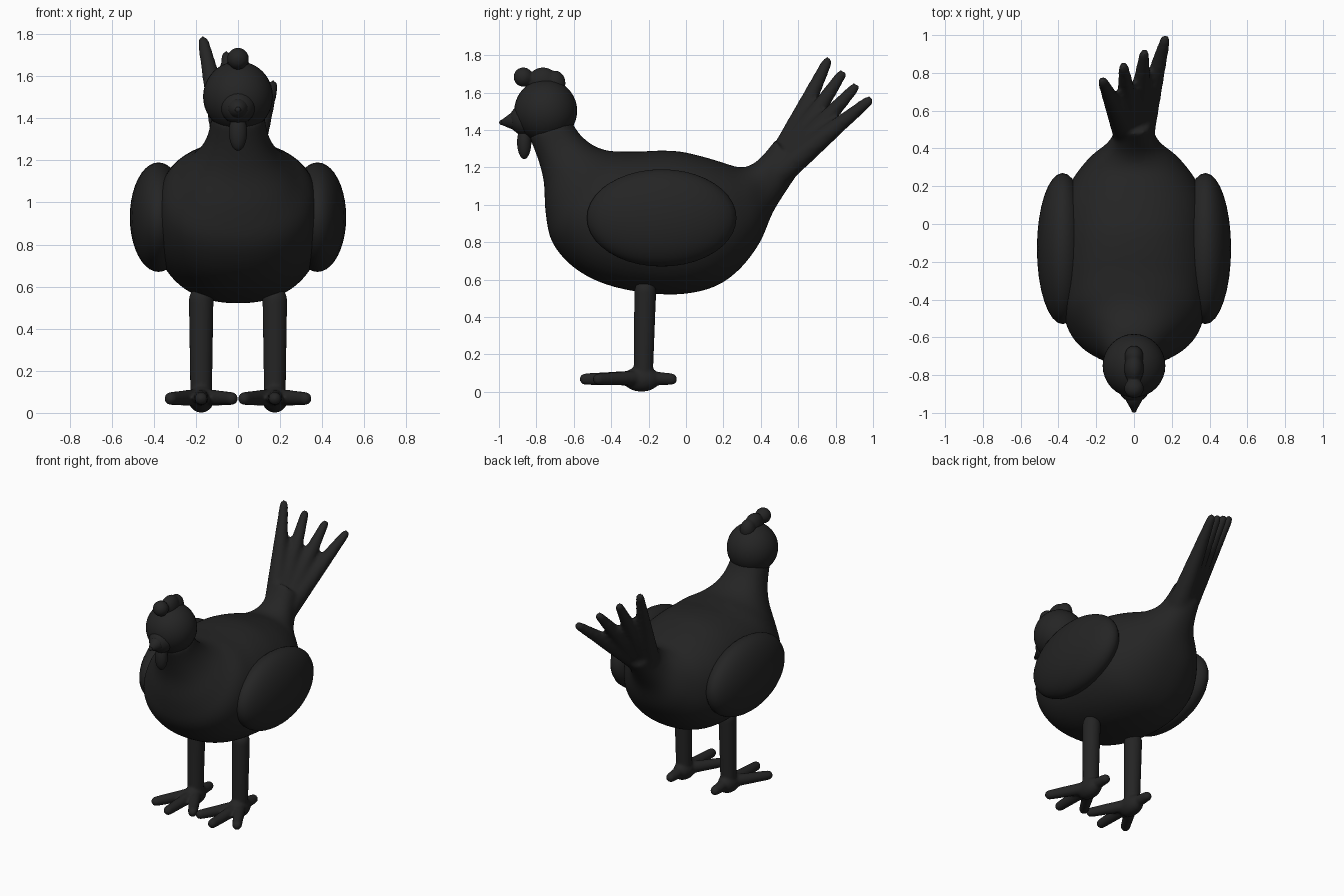
import bpy, bmesh, math
from mathutils import Vector, Matrix

if "Cube" in bpy.data.objects:
    bpy.data.objects.remove(bpy.data.objects["Cube"])

mat = bpy.data.materials.new("matte black")
mat.diffuse_color = (0.018, 0.018, 0.018, 1)
mat.use_nodes = True
mat.node_tree.nodes["Principled BSDF"].inputs["Base Color"].default_value = mat.diffuse_color


def finish(bm, name):
    bmesh.ops.recalc_face_normals(bm, faces=bm.faces[:])
    for f in bm.faces:
        f.smooth = True
    me = bpy.data.meshes.new(name)
    bm.to_mesh(me)
    bm.free()
    me.materials.append(mat)
    ob = bpy.data.objects.new(name, me)
    bpy.context.collection.objects.link(ob)
    return ob


def ball(bm, c, r):
    bmesh.ops.create_uvsphere(bm, u_segments=32, v_segments=20, radius=1,
                              matrix=Matrix.Translation(c) @ Matrix.Diagonal((*r, 1)))


def limb(bm, a, b, ra, rb, seg=20):
    """Tapered rod with rounded ends."""
    a, b = Vector(a), Vector(b)
    d = b - a
    rot = d.to_track_quat('Z', 'Y').to_matrix().to_4x4()
    bmesh.ops.create_cone(bm, cap_ends=True, segments=seg, radius1=ra, radius2=rb,
                          depth=d.length, matrix=Matrix.Translation((a + b) / 2) @ rot)
    for p, r in ((a, ra), (b, rb)):
        bmesh.ops.create_uvsphere(bm, u_segments=seg, v_segments=10, radius=r * 0.99,
                                  matrix=Matrix.Translation(p) @ rot)


def remesh(ob, size, smooth):
    m = ob.modifiers.new("blend", 'REMESH')
    m.mode = 'VOXEL'
    m.voxel_size = size
    m.use_smooth_shade = True
    s = ob.modifiers.new("soften", 'SMOOTH')
    s.factor = 0.5
    s.iterations = smooth


# Body sections from neck to tail: upper y, z, lower y, z, half width
sections = [
    (-0.62, 1.46, -0.84, 1.37, 0.125),
    (-0.57, 1.38, -0.79, 1.24, 0.145),
    (-0.50, 1.32, -0.76, 1.12, 0.19),
    (-0.42, 1.29, -0.75, 0.95, 0.27),
    (-0.33, 1.285, -0.71, 0.79, 0.35),
    (-0.24, 1.285, -0.58, 0.65, 0.385),
    (-0.15, 1.29, -0.38, 0.56, 0.40),
    (-0.03, 1.285, -0.10, 0.52, 0.40),
    (0.10, 1.255, 0.12, 0.55, 0.38),
    (0.20, 1.225, 0.27, 0.64, 0.325),
    (0.29, 1.20, 0.39, 0.79, 0.24),
    (0.36, 1.22, 0.46, 0.95, 0.15),
    (0.42, 1.275, 0.52, 1.05, 0.11),
    (0.48, 1.35, 0.60, 1.17, 0.09),
]


def catmull(rows, n):
    out = []
    for i in range(len(rows) - 1):
        p0, p1, p2, p3 = (rows[min(max(i + k, 0), len(rows) - 1)] for k in (-1, 0, 1, 2))
        for j in range(n):
            t = j / n
            out.append([0.5 * (2 * b + (c - a) * t + (2 * a - 5 * b + 4 * c - d) * t * t
                               + (3 * b - a - 3 * c + d) * t ** 3)
                        for a, b, c, d in zip(p0, p1, p2, p3)])
    return out + [list(rows[-1])]


# Body, neck and fanned tail blended into one skin
bm = bmesh.new()
N, rings = 48, []
for ty, tz, by, bz, w in catmull(sections, 4):
    ring = []
    for k in range(N):
        a = 2 * math.pi * k / N
        c, s = math.cos(a), math.sin(a)
        x = math.copysign(abs(c) ** (2 / 2.25), c) * w
        v = math.copysign(abs(s) ** (2 / 2.25), s) / 2
        ring.append(bm.verts.new((x, (ty + by) / 2 + v * (ty - by), (tz + bz) / 2 + v * (tz - bz))))
    rings.append(ring)
for r0, r1 in zip(rings, rings[1:]):
    for k in range(N):
        bm.faces.new((r0[k], r0[(k + 1) % N], r1[(k + 1) % N], r1[k]))
bm.faces.new(rings[0])
bm.faces.new(rings[-1])
for x, y, z in ((-0.165, 0.755, 1.765), (-0.055, 0.83, 1.695), (0.055, 0.90, 1.625), (0.165, 0.975, 1.555)):
    limb(bm, (x * 0.15, 0.45, 1.13), (x, y, z), 0.08, 0.029)
remesh(finish(bm, "body_and_tail"), 0.014, 10)

# Wings
for side, name in ((-1, "right_wing"), (1, "left_wing")):
    bm = bmesh.new()
    ball(bm, (side * 0.378, -0.13, 0.93), (0.136, 0.40, 0.26))
    finish(bm, name)

# Head
bm = bmesh.new()
ball(bm, (0, -0.75, 1.503), (0.166, 0.168, 0.168))
finish(bm, "head")

# Beak
bm = bmesh.new()
limb(bm, (0, -0.86, 1.455), (0, -0.985, 1.44), 0.085, 0.014)
finish(bm, "beak")

# Comb
bm = bmesh.new()
ball(bm, (0, -0.87, 1.683), (0.052, 0.052, 0.052))
ball(bm, (0, -0.765, 1.66), (0.052, 0.08, 0.075))
ball(bm, (0, -0.70, 1.65), (0.05, 0.056, 0.068))
remesh(finish(bm, "comb"), 0.008, 4)

# Wattle
bm = bmesh.new()
ball(bm, (0, -0.865, 1.335), (0.043, 0.038, 0.09))
finish(bm, "wattle")

# Legs with three front toes and one back toe
for side, name in ((-1, "right_leg"), (1, "left_leg")):
    x, y = side * 0.175, -0.228
    bm = bmesh.new()
    limb(bm, (x, y, 0.10), (x, y + 0.01, 0.54), 0.052, 0.059)
    ball(bm, (x, y - 0.01, 0.068), (0.062, 0.10, 0.067))
    for dx, dy in ((0, -0.31), (-0.145, -0.24), (0.145, -0.24), (0, 0.15)):
        limb(bm, (x, y, 0.075), (x + dx, y + dy, 0.068), 0.042, 0.031)
    remesh(finish(bm, name), 0.009, 4)
